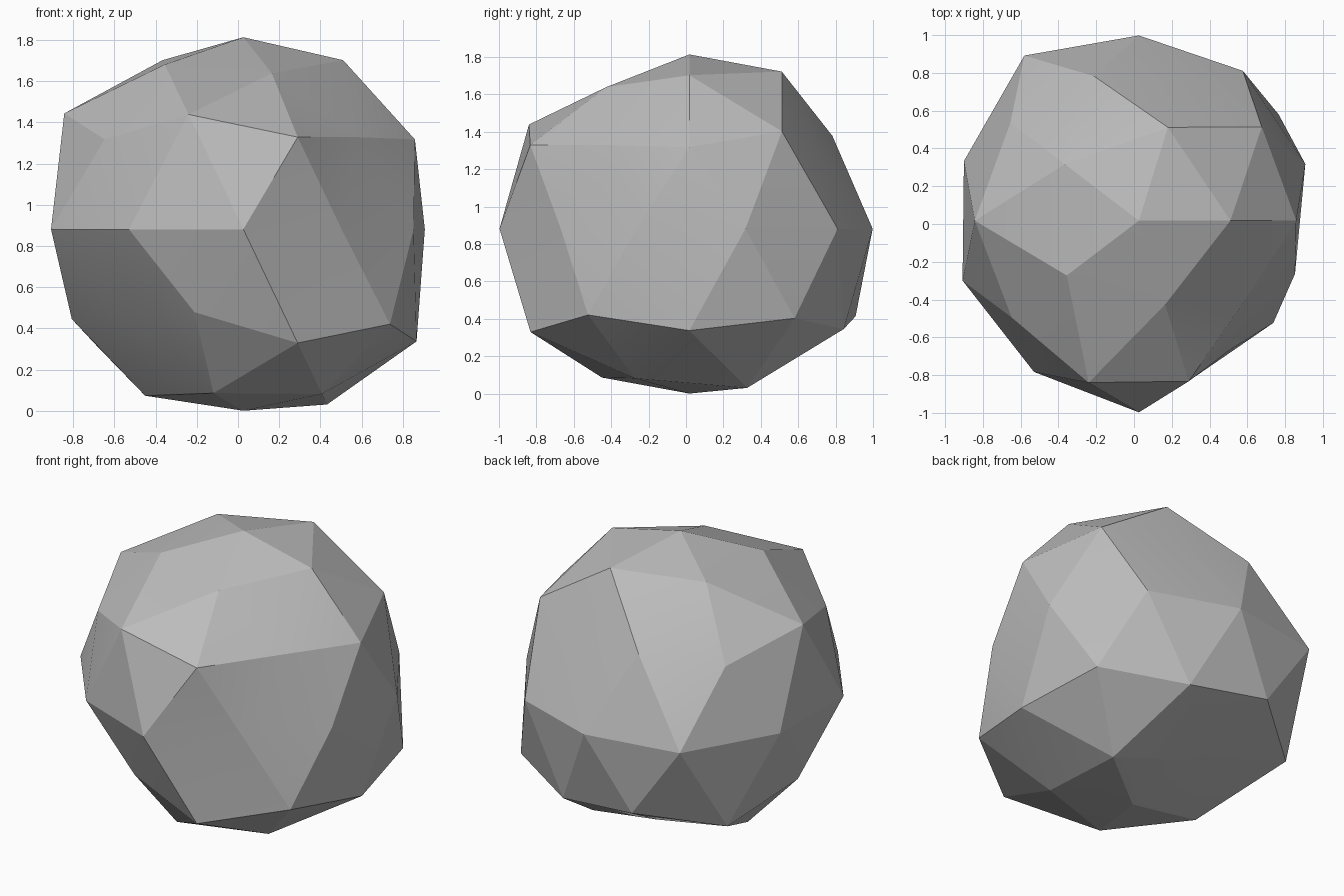
import bpy, bmesh, math
from mathutils import Vector

if "Cube" in bpy.data.objects:
    bpy.data.objects.remove(bpy.data.objects["Cube"])

CENTRE = Vector((0.026, 0.018, 0.881))
STRETCH = Vector((0.955, 1.0, 1.0))

# Radius of each boulder corner, ring by ring: height -> (first angle, step, radii)
RINGS = {
    -1.0: (0, 360, [0.881]),
    -0.8507: (-36, -72, [0.94, 0.935, 0.95, 0.85, 1.0]),
    -0.5257: (-72, -72, [1.05, 0.85, 1.08, 1.02, 1.035]),
    -0.4472: (-36, -72, [1.03, 0.90, 0.975, 1.045, 1.07]),
    0.0: (-18, -36, [0.91, 0.85, 1.015, 0.99, 1.028,
                     1.02, 1.08, 0.98, 0.98, 0.97]),
    0.4472: (-72, -72, [1.0, 0.975, 0.985, 0.85, 0.975]),
    0.5257: (-108, -72, [1.06, 1.07, 0.945, 0.99, 0.85]),
    0.8507: (-72, -72, [0.89, 0.94, 0.965, 0.988, 0.965]),
    1.0: (0, 360, [0.932]),
}


def corner_radius(d):
    """Radius for the ring and angle nearest to direction d."""
    start, step, radii = RINGS[min(RINGS, key=lambda z: abs(z - d.z))]
    angle = math.degrees(math.atan2(d.y, d.x))
    return radii[round((angle - start) / step) % len(radii)]


# Boulder: icosphere with each corner pushed in or out
bm = bmesh.new()
bmesh.ops.create_icosphere(bm, subdivisions=2, radius=1.0)
for v in bm.verts:
    d = v.co.normalized()
    v.co = CENTRE + d * STRETCH * corner_radius(d)
mesh = bpy.data.meshes.new("boulder")
bm.to_mesh(mesh)
bm.free()
boulder = bpy.data.objects.new("boulder", mesh)
bpy.context.collection.objects.link(boulder)

# Stone colour
stone = bpy.data.materials.new("grey_stone")
stone.diffuse_color = (0.5, 0.5, 0.5, 1.0)
stone.use_nodes = True
stone.node_tree.nodes["Principled BSDF"].inputs["Base Color"].default_value = stone.diffuse_color
mesh.materials.append(stone)

# Soften only the shallow edges
bpy.context.view_layer.objects.active = boulder
boulder.select_set(True)
bpy.ops.object.shade_smooth_by_angle(angle=math.radians(12))
